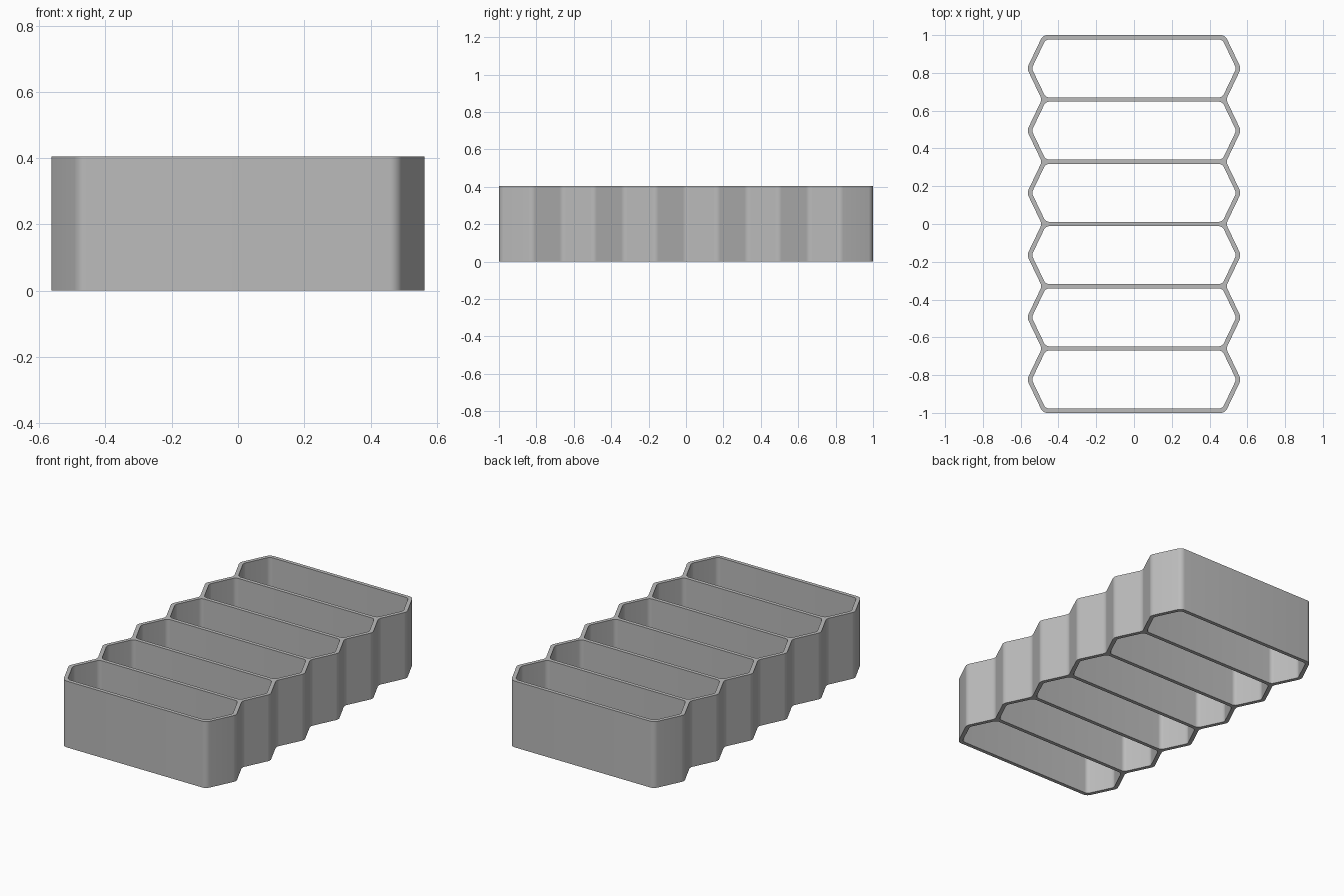
import bpy
import bmesh
import math
from mathutils import Vector

if "Cube" in bpy.data.objects:
    bpy.data.objects.remove(bpy.data.objects["Cube"], do_unlink=True)

CELLS = 6
PITCH = 0.3295                     # distance between divider centres
HALF_WALL = 0.0115
APEX_X, CORNER_X = 0.554, 0.475    # wall centre line at cell middle and divider
HEIGHT = 0.405
SLOPE = (APEX_X - CORNER_X) / (PITCH / 2)
FLANK = HALF_WALL * math.sqrt(1 + SLOPE ** 2)   # sideways half width of slanted walls

grey = bpy.data.materials.new("plain grey")
grey.use_nodes = True
grey.diffuse_color = (0.5, 0.5, 0.5, 1)
grey.node_tree.nodes["Principled BSDF"].inputs["Base Color"].default_value = (0.5, 0.5, 0.5, 1)


def closed(right_side):
    """Complete an outline from its right half, listed front to back."""
    return right_side + [(-x, y) for x, y in reversed(right_side)]


def rounded(points, radius, steps=6):
    """Replace every corner of a closed outline by an arc."""
    result = []
    for i, p in enumerate(points):
        p = Vector(p)
        before = (Vector(points[i - 1]) - p).normalized()
        after = (Vector(points[(i + 1) % len(points)]) - p).normalized()
        half = before.angle(after) / 2
        centre = p + (before + after).normalized() * radius / math.sin(half)
        start = p + before * radius / math.tan(half) - centre
        end = p + after * radius / math.tan(half) - centre
        turn = math.pi - 2 * half
        for k in range(steps + 1):
            t = k / steps
            arc = (start * math.sin((1 - t) * turn) + end * math.sin(t * turn)) / math.sin(turn)
            result.append(centre + arc)
    return result


def add_loop(bm, outline):
    verts = [bm.verts.new((p.x, p.y, 0)) for p in outline]
    return [bm.edges.new((v, verts[(i + 1) % len(verts)])) for i, v in enumerate(verts)]


# Zigzag outer outline
walls = [(i - CELLS / 2) * PITCH for i in range(CELLS + 1)]
end_x = CORNER_X + FLANK - SLOPE * HALF_WALL
side = [(end_x, walls[0] - HALF_WALL)]
for i, y in enumerate(walls[:-1]):
    if i:
        side.append((CORNER_X + FLANK, y))
    side.append((APEX_X + FLANK, y + PITCH / 2))
side.append((end_x, walls[-1] + HALF_WALL))

bm = bmesh.new()
edges = add_loop(bm, rounded(closed(side), 0.04))

# Six long hexagonal openings
inner_x = CORNER_X - FLANK + SLOPE * HALF_WALL
for y in walls[:-1]:
    hole = [(inner_x, y + HALF_WALL), (APEX_X - FLANK, y + PITCH / 2),
            (inner_x, y + PITCH - HALF_WALL)]
    edges += add_loop(bm, rounded(closed(hole), 0.03))

# Fill the wall section and raise it
bmesh.ops.triangle_fill(bm, edges=edges, use_beauty=True, use_dissolve=False, normal=(0, 0, 1))
raised = bmesh.ops.extrude_face_region(bm, geom=bm.faces[:], use_keep_orig=True)
bmesh.ops.translate(bm, vec=(0, 0, HEIGHT),
                    verts=[g for g in raised["geom"] if isinstance(g, bmesh.types.BMVert)])
bmesh.ops.recalc_face_normals(bm, faces=bm.faces[:])

mesh = bpy.data.meshes.new("hexagonal_cell_rack")
bm.to_mesh(mesh)
bm.free()
mesh.materials.append(grey)
rack = bpy.data.objects.new("hexagonal_cell_rack", mesh)
bpy.context.collection.objects.link(rack)

bpy.ops.object.select_all(action="DESELECT")
rack.select_set(True)
bpy.context.view_layer.objects.active = rack
bpy.ops.object.shade_smooth_by_angle(angle=math.radians(30))
